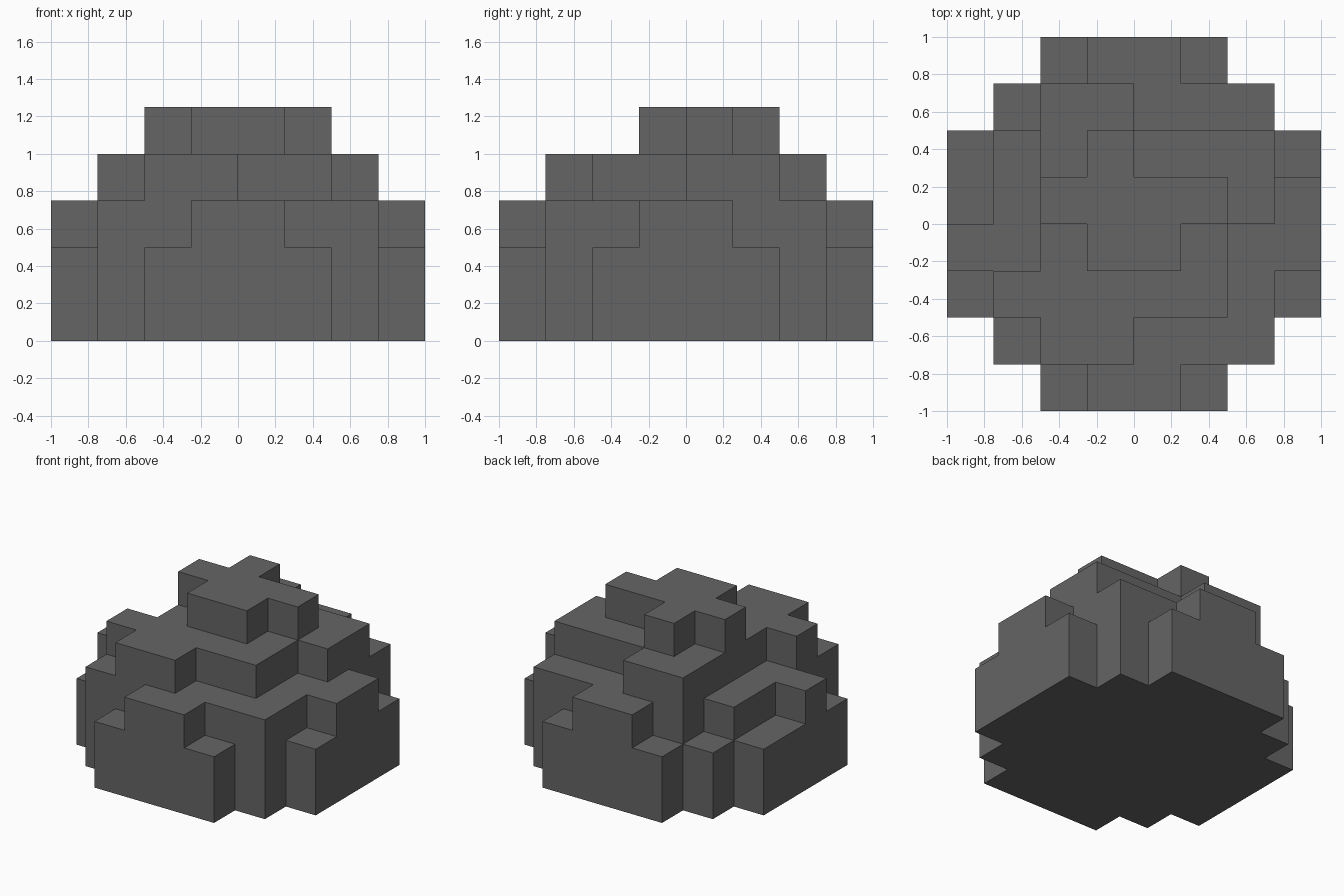
import bpy
import bmesh
import math

cube = bpy.data.objects.get("Cube")
if cube:
    bpy.data.objects.remove(cube, do_unlink=True)

CELL = 0.25

# Block heights in cells, one row per step from back (+y) to front (-y), left to right along x
ROWS = [
    "00233200",
    "02443330",
    "23454442",
    "23555543",
    "33455433",
    "24444432",
    "03443330",
    "00233200",
]
N = len(ROWS)


def height(i, j):
    """Stack height of a column; j counts from the front."""
    if 0 <= i < N and 0 <= j < N:
        return int(ROWS[N - 1 - j][i])
    return 0


def add_face(bm, corners):
    """Add a face from grid corners, centred on the origin."""
    half = N / 2
    bm.faces.new([bm.verts.new(((x - half) * CELL, (y - half) * CELL, z * CELL))
                  for x, y, z in corners])


# Material
stone = bpy.data.materials.new("dark_grey_stone")
colour = (0.13, 0.13, 0.13, 1.0)
stone.diffuse_color = colour
stone.use_nodes = True
bsdf = stone.node_tree.nodes["Principled BSDF"]
bsdf.inputs["Base Color"].default_value = colour
bsdf.inputs["Roughness"].default_value = 0.9

# Outer shell of the stepped boulder: tops, undersides and exposed walls
bm = bmesh.new()
for i in range(N):
    for j in range(N):
        h = height(i, j)
        if not h:
            continue
        square = [(i, j), (i + 1, j), (i + 1, j + 1), (i, j + 1)]
        add_face(bm, [(x, y, h) for x, y in square])
        add_face(bm, [(x, y, 0) for x, y in reversed(square)])
        # Each side of the square faces one neighbouring column
        for k, (di, dj) in enumerate([(0, -1), (1, 0), (0, 1), (-1, 0)]):
            (ax, ay), (bx, by) = square[k], square[(k + 1) % 4]
            for z in range(height(i + di, j + dj), h):
                add_face(bm, [(ax, ay, z), (bx, by, z),
                              (bx, by, z + 1), (ax, ay, z + 1)])

# Weld the squares and merge coplanar ones into large flat faces
bmesh.ops.remove_doubles(bm, verts=bm.verts, dist=0.001)
bmesh.ops.dissolve_limit(bm, angle_limit=math.radians(1),
                         verts=bm.verts, edges=bm.edges)

mesh = bpy.data.meshes.new("stepped_boulder")
bm.to_mesh(mesh)
bm.free()
mesh.materials.append(stone)
boulder = bpy.data.objects.new("stepped_boulder", mesh)
bpy.context.collection.objects.link(boulder)
